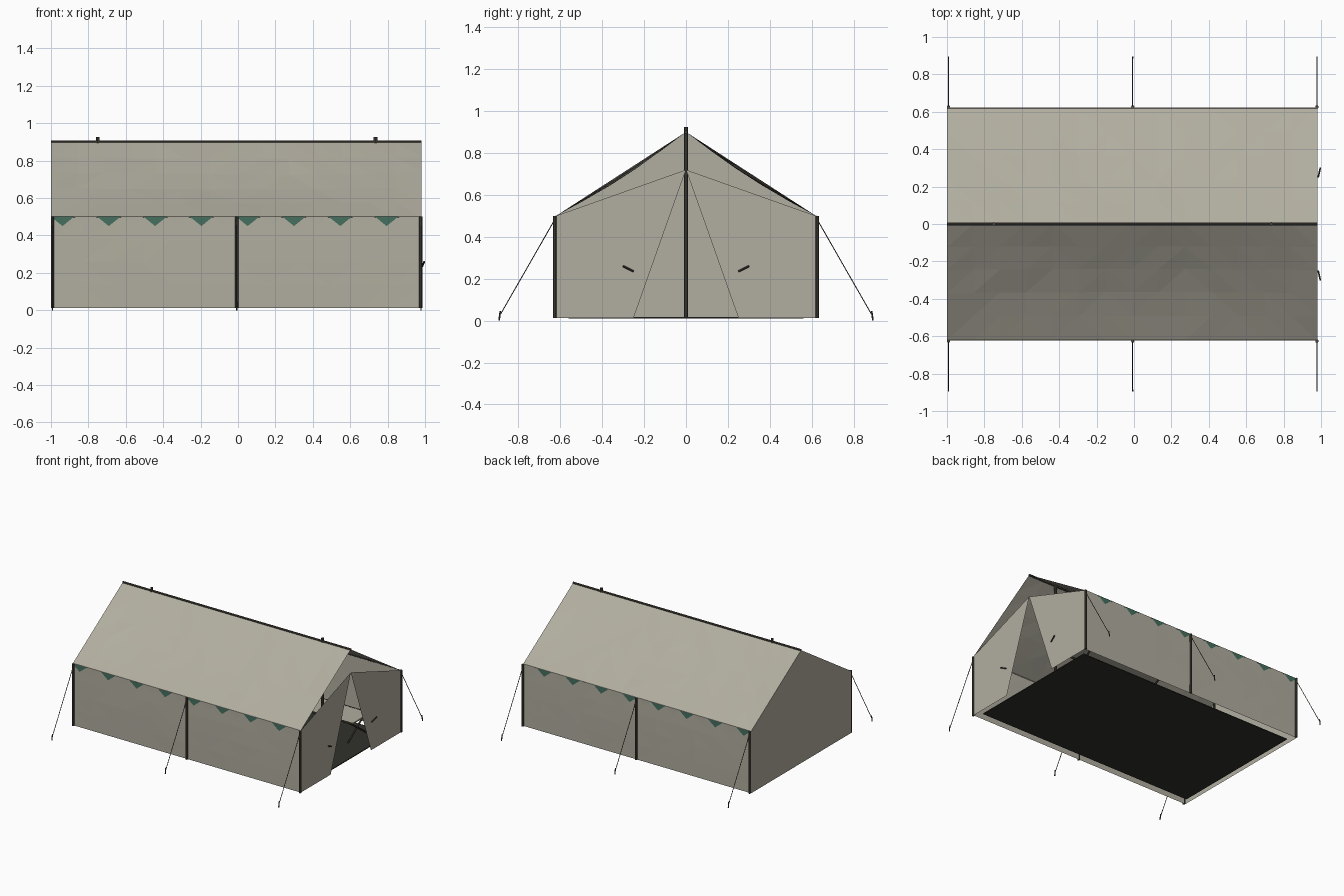
import bpy, bmesh, math, random
from mathutils import Vector

if "Cube" in bpy.data.objects:
    bpy.data.objects.remove(bpy.data.objects["Cube"])

random.seed(4)
CX, HL, HW = -0.01, 0.99, 0.62          # tent centre, half length, half width
EAVE, RIDGE, BASE, DOOR = 0.5, 0.9, 0.013, 0.72
X0, X1 = CX - HL, CX + HL


def mat(name, r, g, b):
    m = bpy.data.materials.new(name)
    m.diffuse_color = (r, g, b, 1)
    m.use_nodes = True
    m.node_tree.nodes["Principled BSDF"].inputs["Base Color"].default_value = m.diffuse_color
    return m


CANVAS = mat("canvas", 0.44, 0.42, 0.35)
WOOD = mat("dark_wood", 0.07, 0.06, 0.045)
GREEN = mat("green_cloth", 0.06, 0.16, 0.115)
MAT = mat("floor_cloth", 0.03, 0.031, 0.026)
ROPE = mat("rope", 0.1, 0.09, 0.075)


def finish(name, bm, material):
    me = bpy.data.meshes.new(name)
    bm.to_mesh(me)
    bm.free()
    me.materials.append(material)
    ob = bpy.data.objects.new(name, me)
    bpy.context.collection.objects.link(ob)
    return ob


def polys(name, faces, material):
    bm = bmesh.new()
    for f in faces:
        bm.faces.new([bm.verts.new(p) for p in f])
    return finish(name, bm, material)


def sheet(name, a, b, c, d, nu, nv, bulge, material):
    """Slightly sagging faceted cloth between corners a-b (bottom) and d-c (top)."""
    a, b, c, d, bulge = map(Vector, (a, b, c, d, bulge))
    bm = bmesh.new()
    rows = []
    for j in range(nv + 1):
        row = []
        for i in range(nu + 1):
            u, v = i / nu, j / nv
            p = a.lerp(b, u).lerp(d.lerp(c, u), v)
            w = math.sin(math.pi * u) ** 0.5 * math.sin(math.pi * v) if 0 < i < nu else 0
            row.append(bm.verts.new(p + bulge * w * random.uniform(0.75, 1.25)))
        rows.append(row)
    for j in range(nv):
        for i in range(nu):
            bm.faces.new((rows[j][i], rows[j][i + 1], rows[j + 1][i + 1], rows[j + 1][i]))
    bmesh.ops.triangulate(bm, faces=bm.faces[:])
    return finish(name, bm, material)


def rod(name, p, q, r, material, n=8):
    p, q = Vector(p), Vector(q)
    bm = bmesh.new()
    bmesh.ops.create_cone(bm, cap_ends=True, segments=n, radius1=r, radius2=r, depth=(q - p).length)
    ob = finish(name, bm, material)
    ob.rotation_euler = (q - p).to_track_quat('Z', 'Y').to_euler()
    ob.location = (p + q) / 2
    return ob


def box(name, x0, x1, y0, y1, z0, z1, material):
    bm = bmesh.new()
    bmesh.ops.create_cube(bm, size=1)
    for v in bm.verts:
        v.co = ((x0 + x1) / 2 + v.co.x * (x1 - x0), (y0 + y1) / 2 + v.co.y * (y1 - y0),
                (z0 + z1) / 2 + v.co.z * (z1 - z0))
    return finish(name, bm, material)


for s, side in ((-1, "front"), (1, "back")):
    y = s * HW
    # roof slope and long wall
    sheet(side + "_roof", (X0, y, EAVE), (X1, y, EAVE), (X1, 0, RIDGE), (X0, 0, RIDGE),
          14, 5, (0, -s * 0.008, -0.014), CANVAS)
    sheet(side + "_wall", (X0, y, BASE), (X1, y, BASE), (X1, y, EAVE), (X0, y, EAVE),
          12, 4, (0, s * 0.003, 0), CANVAS)

    # eave hem and triangular valance, alternating colours
    rod(side + "_eave_hem", (X0, y, EAVE), (X1, y, EAVE), 0.003, CANVAS, 6)
    w = 2 * HL / 16
    yv = s * (HW + 0.006)
    for colour, start, material in (("green", 0, GREEN), ("plain", 1, CANVAS)):
        polys(f"{side}_{colour}_valance",
              [[(X0 + i * w, yv, EAVE), (X0 + (i + .5) * w, yv, EAVE - 0.05), (X0 + (i + 1) * w, yv, EAVE)]
               for i in range(start, 16, 2)], material)

    # wall poles, guy ropes and stakes
    for k in (-1, 0, 1):
        x = CX + 0.003 + k * 0.985
        rod(f"{side}_pole_{k + 1}", (x, s * 0.626, BASE), (x, s * 0.626, EAVE), 0.009, WOOD)
        rod(f"{side}_guy_rope_{k + 1}", (x, s * 0.63, 0.475), (x, s * 0.885, 0.03), 0.0025, ROPE, 5)
        rod(f"{side}_stake_{k + 1}", (x, s * 0.892, 0), (x, s * 0.886, 0.045), 0.004, WOOD, 6)

    # door end: one panel each side of the triangular opening, with tie-back
    polys(side + "_door_panel", [[(X1, y, BASE), (X1, s * 0.25, BASE), (X1, 0, DOOR), (X1, y, EAVE)]], CANVAS)
    rod(side + "_door_tie", (0.985, s * 0.25, 0.235), (0.996, s * 0.30, 0.26), 0.005, WOOD, 6)

# closed gable end
polys("closed_gable", [[(X0, -HW, BASE), (X0, HW, BASE), (X0, HW, EAVE), (X0, 0, RIDGE), (X0, -HW, EAVE)]], CANVAS)

# ridge beam and the two tall poles
rod("ridge_beam", (X0, 0, RIDGE), (X1, 0, RIDGE), 0.008, WOOD)
for i, x in enumerate((-0.75, 0.735)):
    rod(f"ridge_pole_{i}", (x, 0, 0.015), (x, 0, 0.925), 0.01, WOOD)

# floor cloth, inset from the walls
box("floor_cloth", CX - 0.95, CX + 0.95, -0.56, 0.56, 0.011, 0.018, MAT)

# folding cot inside, with crossed legs
box("cot_canvas", 0.1, 0.82, 0.25, 0.47, 0.172, 0.182, CANVAS)
for i, y in enumerate((0.25, 0.47)):
    rod(f"cot_rail_{i}", (0.1, y, 0.177), (0.82, y, 0.177), 0.008, WOOD)
for i, x in enumerate((0.14, 0.78)):
    for k, (ya, yb) in enumerate(((0.25, 0.47), (0.47, 0.25))):
        rod(f"cot_leg_{i}_{k}", (x + k * 0.012, ya, 0.018), (x + k * 0.012, yb, 0.175), 0.007, WOOD)
